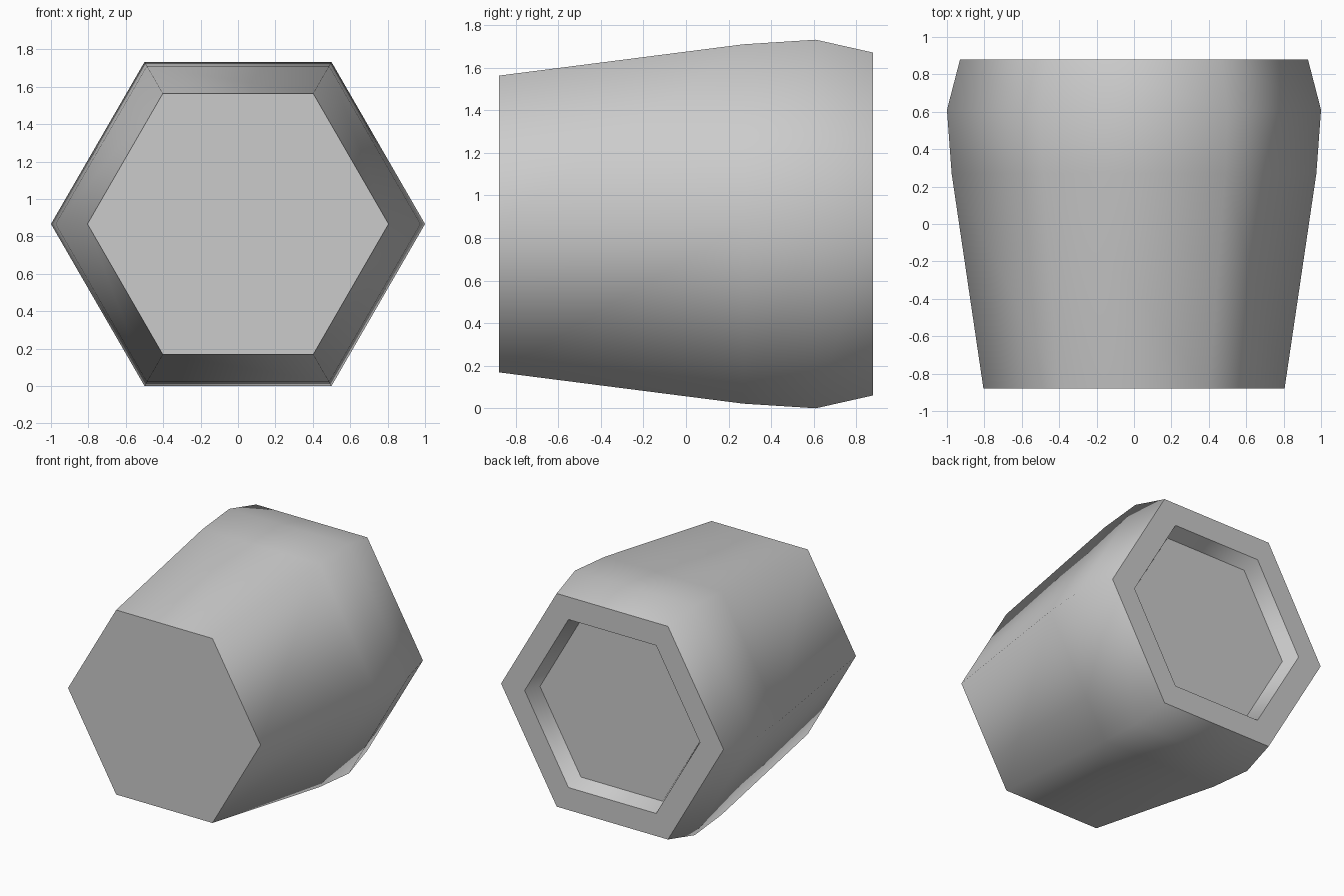
import bpy
import bmesh
import math

cube = bpy.data.objects.get("Cube")
if cube:
    bpy.data.objects.remove(cube, do_unlink=True)

SIDES = 6
CENTRE_Z = math.sin(math.pi / 3)

# One grey material
grey = bpy.data.materials.new("light_grey")
grey.use_nodes = True
colour = (0.6, 0.6, 0.6, 1.0)
grey.diffuse_color = colour
grey.node_tree.nodes["Principled BSDF"].inputs["Base Color"].default_value = colour

# Profile of (y, radius): front cap, flared wall, rounded rim, recessed back
profile = [(-0.88, 0.805), (0.27, 0.975), (0.61, 1.0), (0.88, 0.93),
           (0.88, 0.733), (0.765, 0.685)]


def hex_ring(bm, y, radius):
    """Hexagon around the y axis, with corners pointing left and right."""
    angles = [math.tau * i / SIDES for i in range(SIDES)]
    return [bm.verts.new((radius * math.cos(a), y, CENTRE_Z + radius * math.sin(a)))
            for a in angles]


bm = bmesh.new()
rings = [hex_ring(bm, y, r) for y, r in profile]
for near, far in zip(rings, rings[1:]):
    for i in range(SIDES):
        j = (i + 1) % SIDES
        bm.faces.new((near[i], near[j], far[j], far[i]))
# Front cap and recess floor
bm.faces.new(rings[0])
bm.faces.new(rings[-1])
bmesh.ops.recalc_face_normals(bm, faces=bm.faces[:])

mesh = bpy.data.meshes.new("hexagonal_plug")
bm.to_mesh(mesh)
bm.free()
mesh.materials.append(grey)
plug = bpy.data.objects.new("hexagonal_plug", mesh)
bpy.context.collection.objects.link(plug)

# Smooth around the wall, sharp at the caps and rim
bpy.ops.object.select_all(action="DESELECT")
plug.select_set(True)
bpy.context.view_layer.objects.active = plug
bpy.ops.object.shade_smooth_by_angle(angle=math.radians(65))
